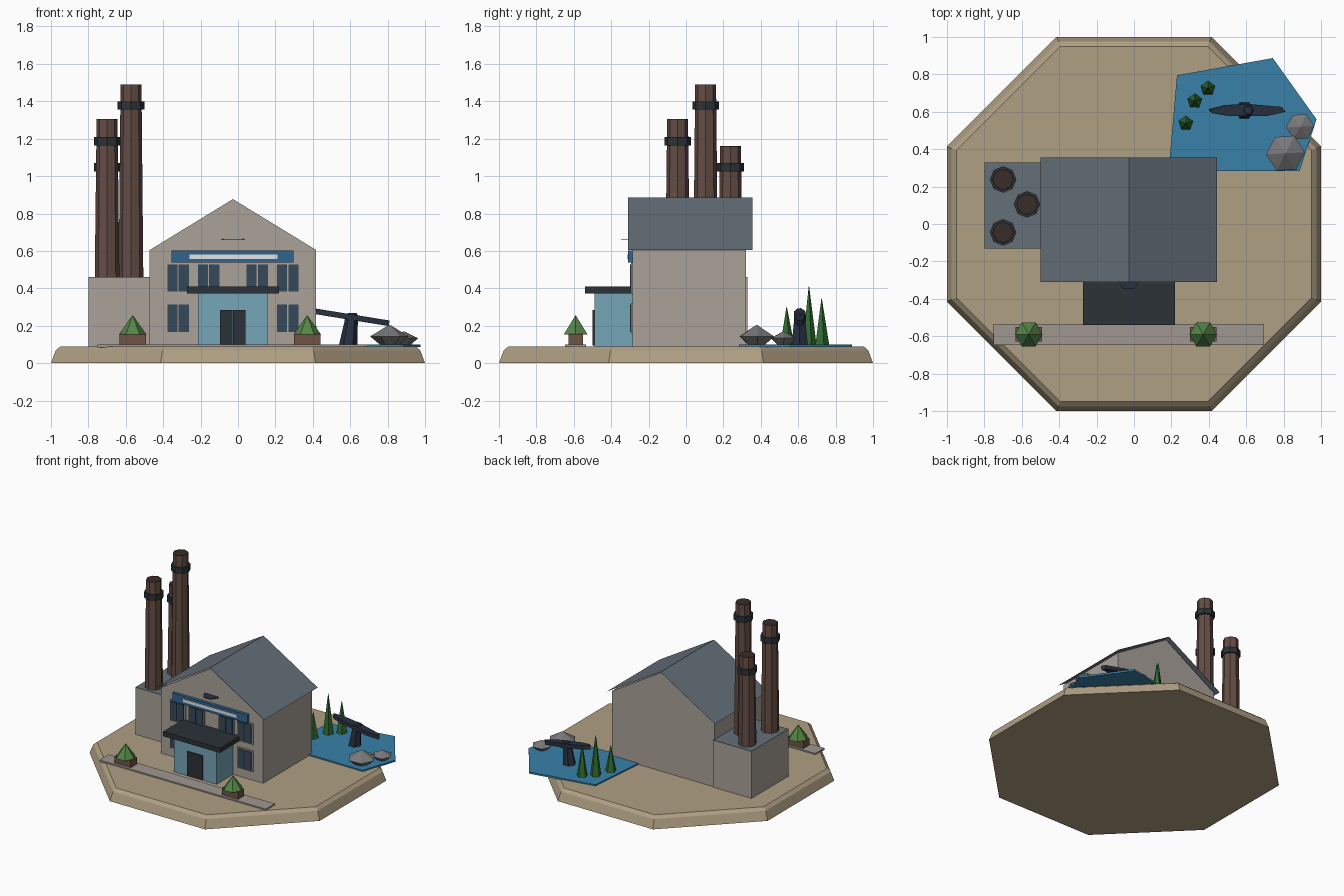
import bpy, bmesh, math
from mathutils import Matrix

if "Cube" in bpy.data.objects:
    bpy.data.objects.remove(bpy.data.objects["Cube"])


def material(name, r, g, b):
    m = bpy.data.materials.new(name)
    m.diffuse_color = (r, g, b, 1)
    m.use_nodes = True
    m.node_tree.nodes["Principled BSDF"].inputs["Base Color"].default_value = m.diffuse_color
    return m


SAND = material("sand", 0.43, 0.35, 0.23)
WALL = material("wall", 0.40, 0.36, 0.32)
ROOF = material("roof", 0.13, 0.16, 0.19)
BRICK = material("brick", 0.13, 0.075, 0.06)
SOOT = material("soot", 0.04, 0.025, 0.022)
DARK = material("dark", 0.025, 0.032, 0.038)
GLASS = material("glass", 0.035, 0.065, 0.10)
BLUE = material("sign_blue", 0.03, 0.13, 0.27)
WHITE = material("white", 0.75, 0.78, 0.8)
PORCH = material("porch_blue", 0.18, 0.38, 0.48)
PAVING = material("paving", 0.35, 0.31, 0.28)
WATER = material("water", 0.04, 0.22, 0.40)
ROCK = material("rock", 0.19, 0.19, 0.20)
LEAF = material("leaf", 0.09, 0.24, 0.06)
PINE = material("pine", 0.03, 0.15, 0.03)
WOOD = material("wood", 0.16, 0.09, 0.06)
NAVY = material("navy", 0.022, 0.03, 0.05)


def mesh(name, verts, faces, mat):
    bm = bmesh.new()
    vs = [bm.verts.new(v) for v in verts]
    for f in faces:
        bm.faces.new([vs[i] for i in f])
    bmesh.ops.recalc_face_normals(bm, faces=bm.faces)
    me = bpy.data.meshes.new(name)
    bm.to_mesh(me)
    bm.free()
    me.materials.append(mat)
    ob = bpy.data.objects.new(name, me)
    bpy.context.collection.objects.link(ob)
    return ob


def skin(name, rings, mat):
    """Closed solid through rings of equal point count."""
    n = len(rings[0])
    faces = [list(range(n)), [(len(rings) - 1) * n + i for i in range(n)]]
    for k in range(len(rings) - 1):
        for i in range(n):
            j = (i + 1) % n
            faces.append([k * n + i, k * n + j, (k + 1) * n + j, (k + 1) * n + i])
    return mesh(name, [p for r in rings for p in r], faces, mat)


def turned(name, x, y, sides, profile, mat, phase=0.0):
    """Faceted turned solid; profile is (radius, z) from bottom to top."""
    rings = []
    for r, z in profile:
        r = max(r, 0.0015)
        rings.append([(x + r * math.cos(phase + math.tau * i / sides),
                       y + r * math.sin(phase + math.tau * i / sides), z)
                      for i in range(sides)])
    return skin(name, rings, mat)


def plate(name, outline, z0, z1, mat):
    return skin(name, [[(x, y, z) for x, y in outline] for z in (z0, z1)], mat)


def box(name, x0, x1, y0, y1, z0, z1, mat):
    return plate(name, [(x0, y0), (x1, y0), (x1, y1), (x0, y1)], z0, z1, mat)


# Octagonal ground with a chamfered rim
c = 1 / math.cos(math.pi / 8)
turned("ground_base", 0, 0, 8, [(c, 0), (0.975 * c, 0.068), (0.95 * c, 0.09)],
       SAND, math.pi / 8)

# Main hall with gable ends
CX = -0.027
profile = [(CX - 0.445, 0.085), (CX + 0.445, 0.085), (CX + 0.445, 0.605),
           (CX, 0.877), (CX - 0.445, 0.605)]
skin("main_hall", [[(x, y, z) for x, z in profile] for y in (-0.285, 0.322)], WALL)

# Thin overhanging roof sheet
ridge = [(CX - 0.472, 0.605), (CX, 0.887), (CX + 0.472, 0.605)]
mesh("hall_roof", [(x, y, z) for y in (-0.31, 0.355) for x, z in ridge],
     [(0, 1, 4, 3), (1, 2, 5, 4)], ROOF)

# Side annex
box("annex", -0.80, -0.465, -0.13, 0.33, 0.085, 0.457, WALL)
box("annex_roof", -0.80, -0.465, -0.13, 0.33, 0.457, 0.461, ROOF)

# Chimneys: x, y, top, band height
for i, (x, y, top, band) in enumerate([(-0.70, -0.045, 1.305, 1.187),
                                       (-0.572, 0.105, 1.49, 1.377),
                                       (-0.70, 0.238, 1.16, 1.047)]):
    turned(f"chimney_{i}", x, y, 8, [(0.066, 0.45), (0.056, top - 0.003)], BRICK)
    turned(f"chimney_mouth_{i}", x, y, 8, [(0.056, top - 0.003), (0.056, top)], SOOT)
    turned(f"chimney_band_{i}", x, y, 8,
           [(0.071, band - 0.022), (0.071, band + 0.022)], DARK)

# Entrance porch, canopy and double door
box("porch", -0.215, 0.157, -0.49, -0.28, 0.085, 0.38, PORCH)
box("porch_canopy", -0.272, 0.22, -0.54, -0.28, 0.373, 0.41, DARK)
for i, x in enumerate((-0.095, -0.026)):
    box(f"door_leaf_{i}", x, x + 0.066, -0.50, -0.485, 0.095, 0.285, DARK)

# Windows with two panes each
for i, (x, z) in enumerate([(-0.32, 0.455), (-0.157, 0.455), (0.103, 0.455),
                            (0.266, 0.455), (-0.32, 0.24), (0.266, 0.24)]):
    box(f"window_frame_{i}", x - 0.068, x + 0.068, -0.293, -0.28,
        z - 0.082, z + 0.082, WALL)
    for s in (-1, 1):
        px = x + s * 0.030
        box(f"window_pane_{i}_{s}", px - 0.027, px + 0.027, -0.30, -0.288,
            z - 0.073, z + 0.073, GLASS)

# Blank sign band and small lamp shelf on the gable
box("sign_board", -0.355, 0.297, -0.309, -0.28, 0.537, 0.603, BLUE)
box("sign_panel", -0.26, 0.21, -0.313, -0.30, 0.558, 0.582, WHITE)
turned("gable_disc", CX, -0.294, 6, [(0.062, 0.660), (0.062, 0.665)], NAVY)

# Front path with planters
box("front_path", -0.75, 0.695, -0.648, -0.535, 0.085, 0.10, PAVING)
for i, x in enumerate((-0.563, 0.37)):
    box(f"planter_{i}", x - 0.07, x + 0.07, -0.628, -0.552, 0.095, 0.155, WOOD)
    turned(f"shrub_{i}", x, -0.59, 6, [(0.074, 0.153), (0, 0.255)], LEAF)

# Pond at the back corner
plate("pond", [(0.185, 0.285), (0.885, 0.283), (0.976, 0.56), (0.742, 0.887),
               (0.23, 0.795)], 0.086, 0.10, WATER)

# Conifers in the pond
for i, (x, y, top) in enumerate([(0.395, 0.725, 0.345), (0.325, 0.657, 0.41),
                                 (0.277, 0.538, 0.30)]):
    turned(f"conifer_{i}", x, y, 5, [(0.041, 0.095), (0, top)], PINE, 0.3)

# Rocks
for i, (x, y, r, top) in enumerate([(0.81, 0.378, 0.104, 0.205),
                                    (0.888, 0.52, 0.075, 0.17)]):
    mid = 0.115 + 0.28 * (top - 0.105)
    turned(f"rock_{i}", x, y, 6, [(0.5 * r, 0.10), (r, mid), (0, top)], ROCK, 0.05)

# Rocker: tapered post with a tilted pointed beam on top
post = turned("rocker_post", 0.59, 0.608, 6,
              [(0.05, 0.095), (0.036, 0.22), (0.034, 0.255), (0.022, 0.268)], NAVY)
for v in post.data.vertices:
    v.co.x += (v.co.z - 0.1) * 0.12
beam = plate("rocker_beam", [(-0.208, 0.006), (-0.12, 0.028), (0, 0.034), (0.185, 0.018),
                             (0.206, -0.008), (0.11, -0.03), (-0.1, -0.03),
                             (-0.19, -0.015)], -0.015, 0.015, NAVY)
beam.data.transform(Matrix.Translation((0.605, 0.608, 0.246))
                    @ Matrix.Rotation(math.radians(9.2), 4, 'Y'))
